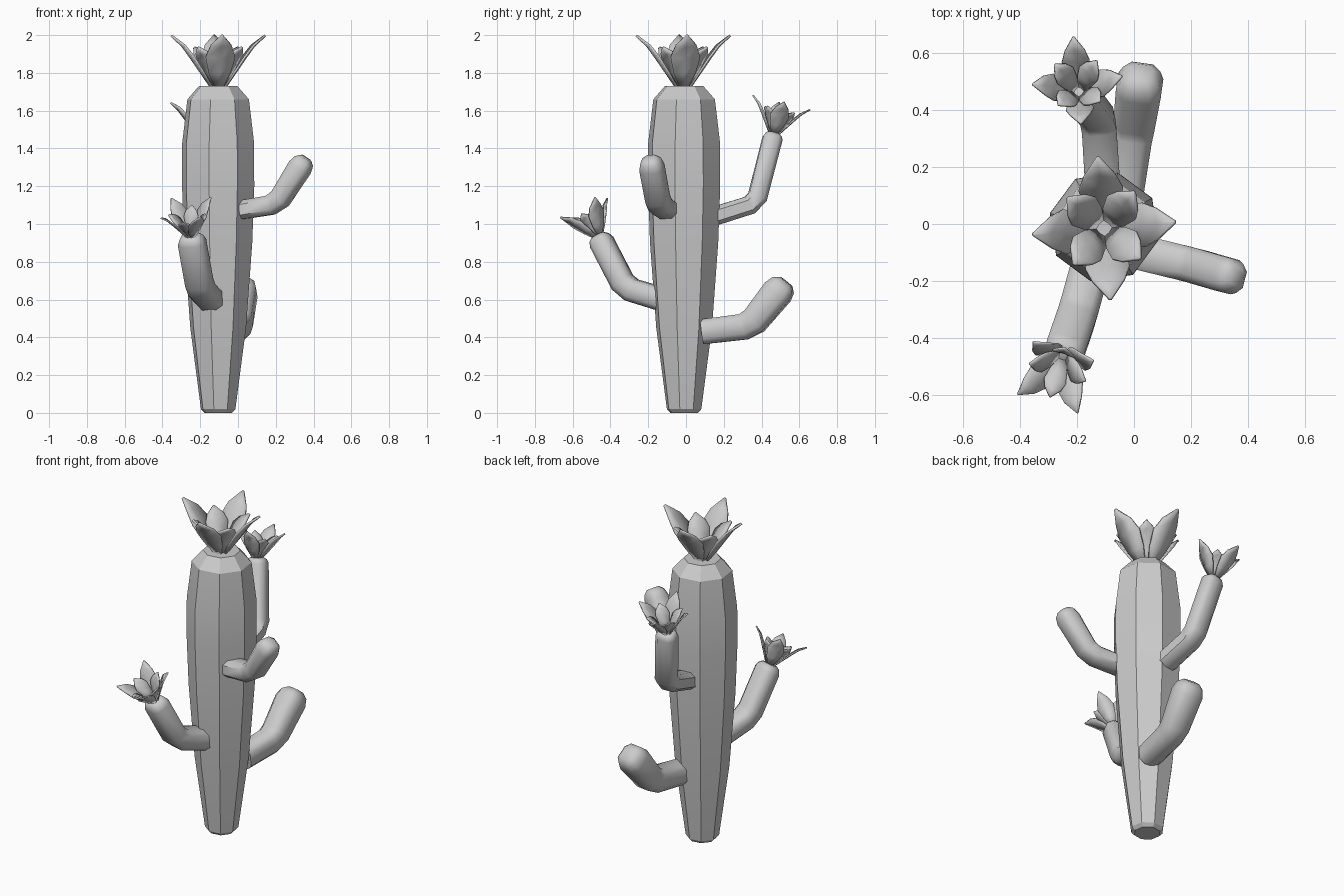
import bpy, bmesh, math
from mathutils import Vector, Matrix

if "Cube" in bpy.data.objects:
    bpy.data.objects.remove(bpy.data.objects["Cube"])

mat = bpy.data.materials.new("plain grey")
mat.diffuse_color = (0.6, 0.6, 0.6, 1)
mat.use_nodes = True
mat.node_tree.nodes["Principled BSDF"].inputs["Base Color"].default_value = mat.diffuse_color

# Unit cross-sections: regular octagon for the trunk, chamfered square for the arms
OCTAGON = [(math.cos(math.radians(45 * k - 14)), math.sin(math.radians(45 * k - 14))) for k in range(8)]
CHAMFERED = [(1, .56), (.56, 1), (-.56, 1), (-1, .56), (-1, -.56), (-.56, -1), (.56, -1), (1, -.56)]


def finish(name, bm, smooth):
    bmesh.ops.recalc_face_normals(bm, faces=bm.faces)
    me = bpy.data.meshes.new(name)
    bm.to_mesh(me)
    bm.free()
    me.materials.append(mat)
    ob = bpy.data.objects.new(name, me)
    bpy.context.collection.objects.link(ob)
    bpy.ops.object.select_all(action='DESELECT')
    ob.select_set(True)
    bpy.context.view_layer.objects.active = ob
    bpy.ops.object.shade_smooth_by_angle(angle=math.radians(smooth))
    return ob


def skin(name, section, rings, smooth):
    """Bridge rings given as (centre, side axis, up axis, side radius, up radius)."""
    bm = bmesh.new()
    loops = [[bm.verts.new(c + u * (a * ru) + v * (b * rv)) for a, b in section]
             for c, u, v, ru, rv in rings]
    for a, b in zip(loops, loops[1:]):
        for i in range(8):
            j = (i + 1) % 8
            bm.faces.new((a[i], a[j], b[j], b[i]))
    bm.faces.new(loops[0][::-1])
    bm.faces.new(loops[-1])
    return finish(name, bm, smooth)


# Trunk: tapered eight-sided column
X, Y = Vector((1, 0, 0)), Vector((0, 1, 0))
profile = [(0, .075), (.02, .094), (.45, .152), (.9, .186), (1.2, .197), (1.43, .196), (1.66, .168), (1.73, .105)]
skin("trunk", OCTAGON, [(Vector((-.105, -.01, z)), X, Y, r, r) for z, r in profile], 32)


# Arms: bent tubes with a rounded end; (side, up) radii at base and tip
def arm(name, base, elbow, tip, r0, r1, blunt, end):
    base, elbow, tip = Vector(base), Vector(elbow), Vector(tip)
    d0, d1 = (elbow - base).normalized(), (tip - elbow).normalized()
    side = d0.cross(Vector((0, 0, 1))).normalized()
    rings = []

    def ring(c, d, t, k=1):
        s = (side - side.dot(d) * d).normalized()
        rs, ru = (p + (q - p) * t for p, q in zip(r0, r1))
        rings.append((c, s, s.cross(d), rs * k, ru * k))

    ring(base, d0, 0)
    ring(elbow - d0 * .035, (d0 * 3 + d1).normalized(), .25)
    ring(elbow + d1 * .035, (d0 + d1 * 3).normalized(), .5)
    ring(tip - d1 * blunt, d1, 1)
    ring(tip - d1 * blunt * .35, d1, 1, .84)
    ring(tip, d1, 1, end)
    skin(name, CHAMFERED, rings, 50)
    return tip, d1


arm("right_arm", (.02, -.10, 1.075), (.205, -.145, 1.105), (.36, -.19, 1.35), (.062, .05), (.062, .06), .06, .5)
arm("rear_arm", (-.035, .09, .43), (.0, .34, .46), (.025, .53, .695), (.066, .066), (.08, .08), .07, .5)
back = arm("back_arm", (-.11, .13, 1.035), (-.125, .37, 1.11), (-.195, .465, 1.48), (.062, .05), (.058, .052), .03, .6)
front = arm("front_arm", (-.145, -.12, .6), (-.20, -.32, .66), (-.25, -.465, .94), (.07, .062), (.07, .06), .04, .6)


# Flowers: four long outer petals and four shorter inner ones
def flower(name, pos, axis, scale, turn):
    bm = bmesh.new()
    # (distance out, height, half width) along a petal
    outer = [(.035, -.01, .02), (.09, .07, .058), (.145, .15, .078), (.19, .212, .056), (.25, .268, .004)]
    inner = [(.025, -.01, .02), (.062, .07, .05), (.1, .135, .064), (.13, .17, .048), (.165, .205, .004)]
    for k in range(8):
        rot = Matrix.Rotation(math.radians(turn + 45 * k), 4, 'Z')
        rows = []
        for r, z, w in (inner if k % 2 else outer):
            cup = w * .12
            pts = [(r - cup, -w, z + cup * .5), (r, 0, z), (r - cup, w, z + cup * .5)]
            rows.append([bm.verts.new(rot @ Vector(p)) for p in pts])
        for a, b in zip(rows, rows[1:]):
            for i in (0, 1):
                bm.faces.new((a[i], a[i + 1], b[i + 1], b[i]))
    ob = finish(name, bm, 30)
    quat = Vector((0, 0, 1)).rotation_difference(Vector(axis))
    ob.matrix_world = Matrix.Translation(pos) @ quat.to_matrix().to_4x4() @ Matrix.Scale(scale, 4)
    m = ob.modifiers.new("thickness", 'SOLIDIFY')
    m.thickness = .012
    m.offset = 0


flower("top_flower", Vector((-.105, -.015, 1.73)), (0, 0, 1), 1, 5)
flower("back_flower", back[0], (-.03, .25, 1), .63, 5)
flower("front_flower", front[0], front[1], .62, 28)
